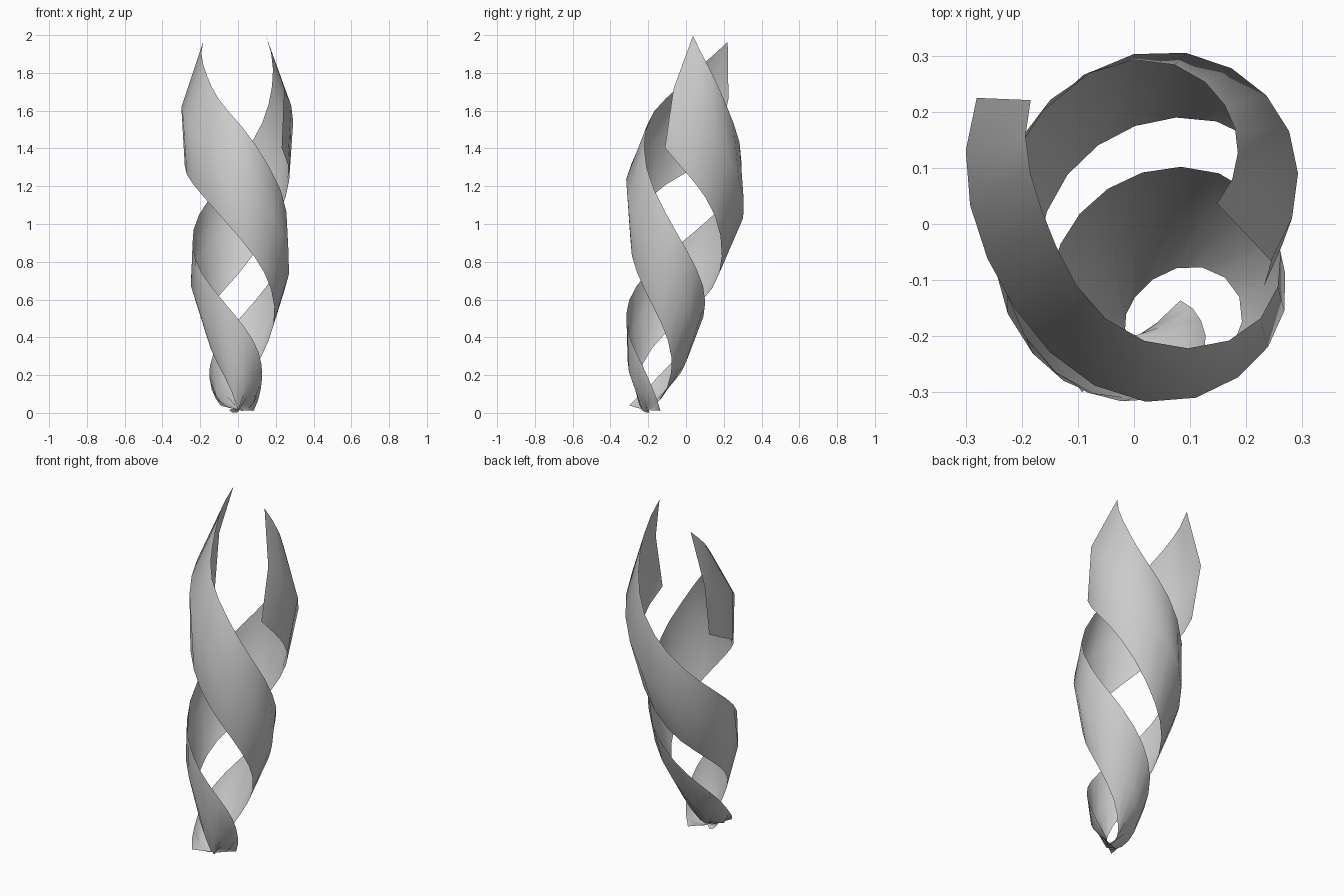
import bpy, bmesh, math

cube = bpy.data.objects.get("Cube")
if cube:
    bpy.data.objects.remove(cube, do_unlink=True)

grey = bpy.data.materials.new("plain grey")
grey.use_nodes = True
colour = (0.6, 0.6, 0.6, 1)
grey.diffuse_color = colour
grey.node_tree.nodes["Principled BSDF"].inputs["Base Color"].default_value = colour

# Ribbon sections: turn in degrees, (radius, height) of upper, middle and lower edge,
# sideways and forward bend of the axis, height difference between the two ribbons
SECTIONS = [
    (0,   0.190, 1.98, 0.300, 1.69, 0.285, 1.38, -0.018, -0.008, 0.0),
    (60,  0.190, 1.72, 0.292, 1.45, 0.262, 1.14, 0.010, 0.0, 0.02),
    (120, 0.250, 1.43, 0.310, 1.14, 0.235, 0.83, 0.010, 0.0, 0.05),
    (165, 0.268, 1.16, 0.288, 0.91, 0.210, 0.63, 0.010, 0.0, 0.04),
    (210, 0.250, 0.91, 0.257, 0.69, 0.175, 0.43, 0.010, 0.0, 0.03),
    (255, 0.232, 0.69, 0.208, 0.47, 0.120, 0.22, 0.005, 0.0, 0.03),
    (300, 0.200, 0.49, 0.150, 0.25, 0.050, 0.045, -0.005, 0.0, 0.025),
    (360, 0.155, 0.26, 0.115, 0.11, -0.020, 0.015, -0.012, -0.005, 0.01),
    (395, 0.132, 0.13, 0.090, 0.05, -0.035, 0.015, -0.010, -0.012, 0.0),
    (432, 0.120, 0.025, 0.060, 0.02, -0.040, 0.015, -0.005, -0.022, 0.0),
]
STEPS = 25
TILT = 0.17


def section(turn):
    """Smooth (Hermite) interpolation between the section rows."""
    n = len(SECTIONS)
    i = 0
    while i < n - 2 and turn > SECTIONS[i + 1][0]:
        i += 1
    a, b = SECTIONS[i], SECTIONS[i + 1]
    before, after = SECTIONS[max(i - 1, 0)], SECTIONS[min(i + 2, n - 1)]
    h = b[0] - a[0]
    s = (turn - a[0]) / h
    out = []
    for k in range(1, len(a)):
        m0 = (b[k] - before[k]) / (b[0] - before[0]) * h
        m1 = (after[k] - a[k]) / (after[0] - a[0]) * h
        out.append((2*s**3 - 3*s**2 + 1) * a[k] + (s**3 - 2*s**2 + s) * m0
                   + (3*s**2 - 2*s**3) * b[k] + (s**3 - s**2) * m1)
    return out


def ribbon(name, start, sign):
    """Twisted strip around an axis leaning back."""
    bm = bmesh.new()
    rows = []
    for j in range(STEPS + 1):
        turn = SECTIONS[-1][0] * j / STEPS
        *edges, bend_x, bend_y, split = section(turn)
        ang = math.radians(start + turn)
        row = []
        for r, z in zip(edges[::2], edges[1::2]):
            side = r * math.sin(ang)
            row.append(bm.verts.new((r * math.cos(ang) + bend_x,
                                     -0.2 + TILT * z + side + bend_y,
                                     max(z - TILT * side + sign * split, 0.0))))
        rows.append(row)
    for a, b in zip(rows, rows[1:]):
        for k in range(2):
            bm.faces.new((a[k], a[k + 1], b[k + 1], b[k]))
    for f in bm.faces:
        f.smooth = True
    mesh = bpy.data.meshes.new(name)
    bm.to_mesh(mesh)
    bm.free()
    mesh.materials.append(grey)
    obj = bpy.data.objects.new(name, mesh)
    bpy.context.collection.objects.link(obj)


# Two matching ribbons, half a turn apart
ribbon("right_tip_ribbon", 151, 1)
ribbon("left_tip_ribbon", 331, -1)
